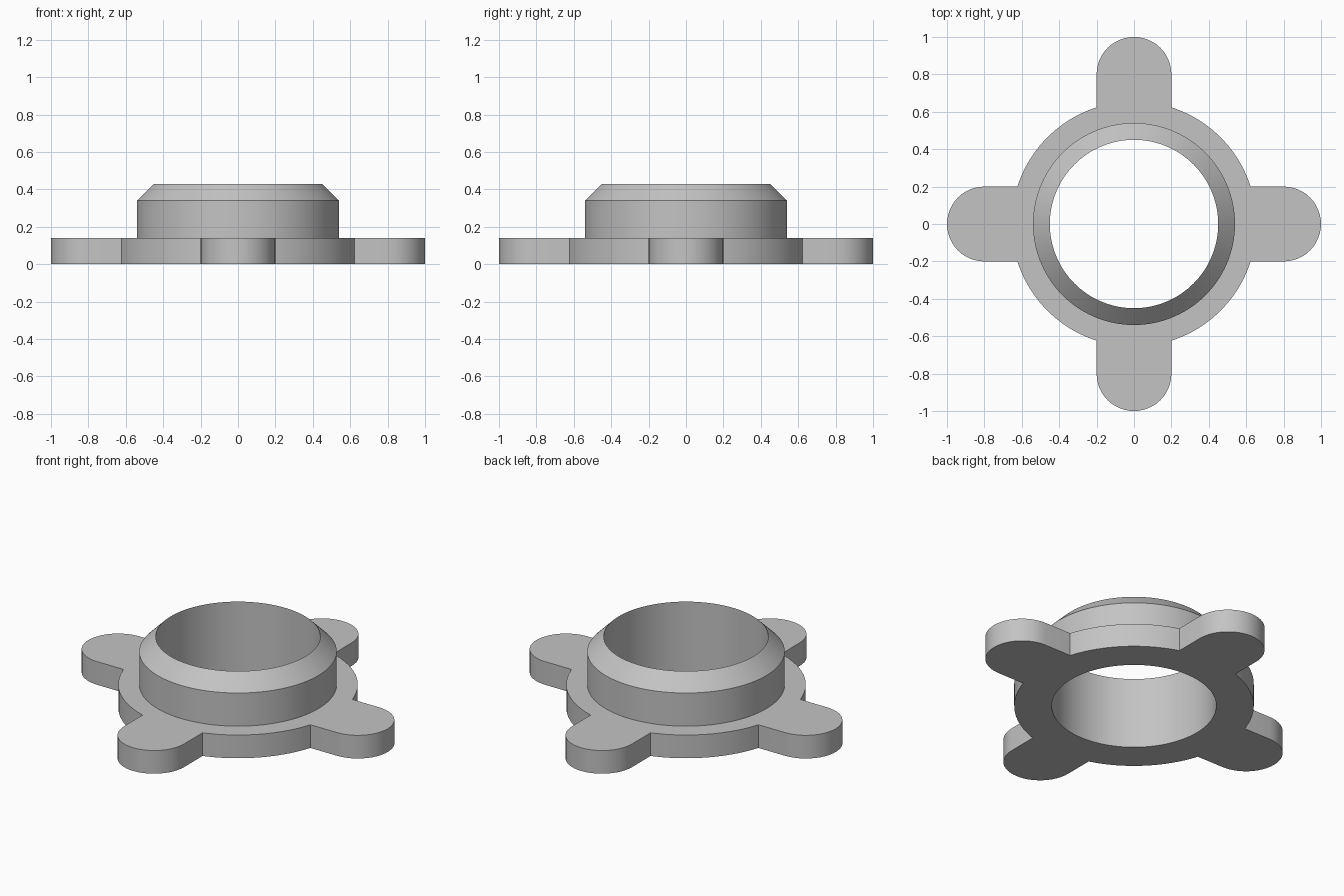
import bpy, bmesh
from math import pi, sin, cos, asin, atan2

cube = bpy.data.objects.get("Cube")
if cube:
    bpy.data.objects.remove(cube, do_unlink=True)

FLANGE_R, LUG_R, LUG_C = 0.655, 0.2, 0.8
COLLAR_R, BORE_R = 0.54, 0.45
FLANGE_Z, WALL_Z, TOP_Z = 0.14, 0.34, 0.43
LUG_STEPS, RIM_STEPS = 24, 20

# Flange outline: four rounded lugs joined by arcs of the rim
outline = []
corner = asin(LUG_R / FLANGE_R)
for quarter in range(4):
    turn = quarter * pi / 2
    points = []
    for i in range(LUG_STEPS + 1):
        a = -pi / 2 + pi * i / LUG_STEPS
        points.append((LUG_C + LUG_R * cos(a), LUG_R * sin(a)))
    for i in range(RIM_STEPS + 1):
        a = corner + (pi / 2 - 2 * corner) * i / RIM_STEPS
        points.append((FLANGE_R * cos(a), FLANGE_R * sin(a)))
    c, s = cos(turn), sin(turn)
    outline += [(x * c - y * s, x * s + y * c) for x, y in points]


def circle(radius):
    """Circle whose points line up with the outline by angle."""
    angles = [atan2(y, x) for x, y in outline]
    return [(radius * cos(a), radius * sin(a)) for a in angles]


# Closed cross-section: flange, collar wall, chamfer, bore
sections = [
    (outline, 0), (outline, FLANGE_Z),
    (circle(COLLAR_R), FLANGE_Z), (circle(COLLAR_R), WALL_Z),
    (circle(BORE_R), TOP_Z), (circle(BORE_R), 0),
]
bm = bmesh.new()
rings = [[bm.verts.new((x, y, z)) for x, y in pts] for pts, z in sections]
n = len(outline)
for lower, upper in zip(rings, rings[1:] + rings[:1]):
    for i in range(n):
        j = (i + 1) % n
        bm.faces.new((lower[i], lower[j], upper[j], upper[i]))
bmesh.ops.recalc_face_normals(bm, faces=bm.faces)
mesh = bpy.data.meshes.new("flanged_collar")
bm.to_mesh(mesh)
bm.free()

# Plain grey material
grey = bpy.data.materials.new("grey")
grey.use_nodes = True
colour = (0.55, 0.55, 0.55, 1)
grey.diffuse_color = colour
grey.node_tree.nodes["Principled BSDF"].inputs["Base Color"].default_value = colour
mesh.materials.append(grey)

collar = bpy.data.objects.new("flanged_collar", mesh)
bpy.context.collection.objects.link(collar)
bpy.ops.object.select_all(action="DESELECT")
collar.select_set(True)
bpy.context.view_layer.objects.active = collar
bpy.ops.object.shade_smooth_by_angle(angle=pi / 6)
